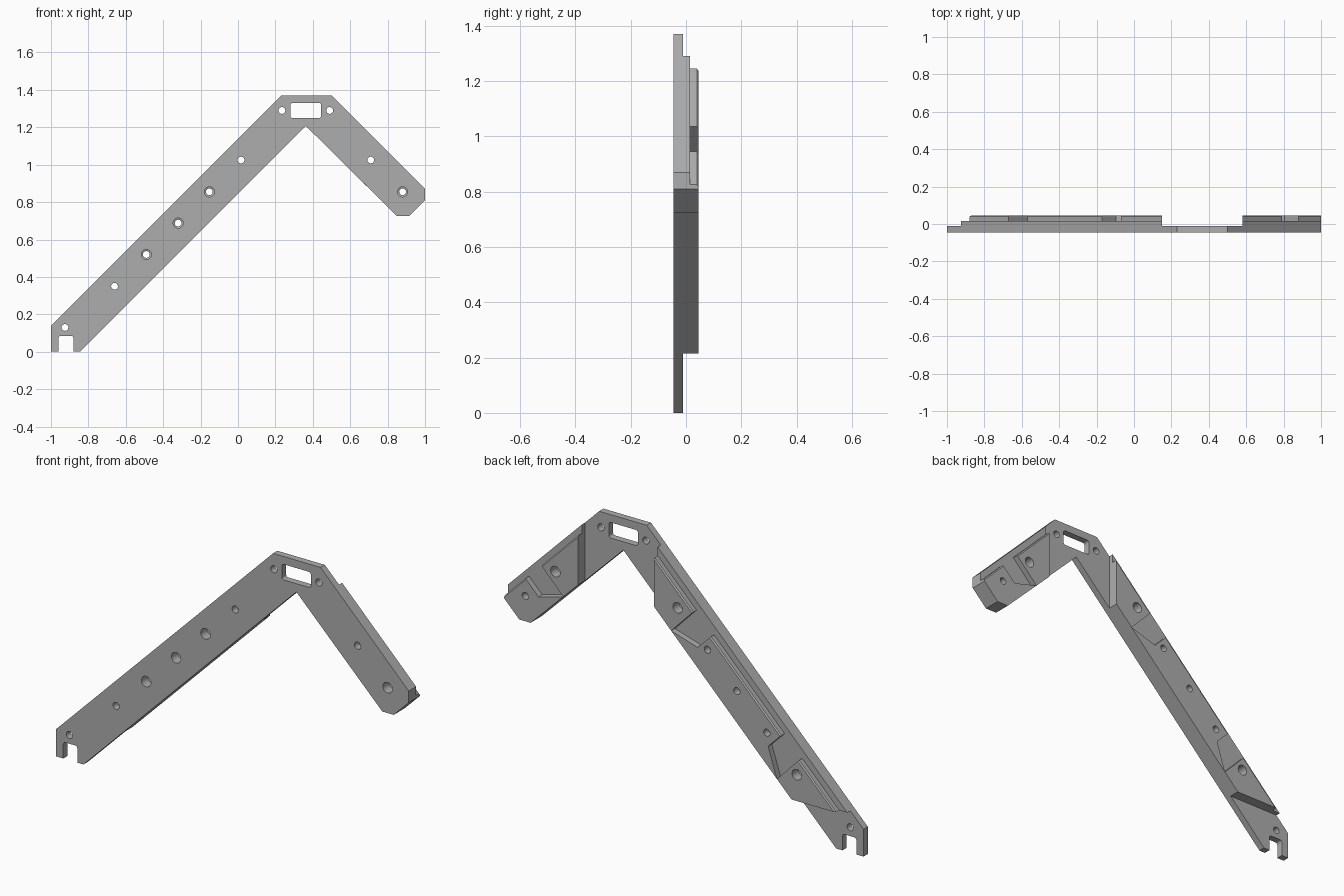
import bpy, bmesh, math

if "Cube" in bpy.data.objects:
    bpy.data.objects.remove(bpy.data.objects["Cube"], do_unlink=True)

FRONT, STEP, RIM, BACK = -0.045, -0.01, 0.015, 0.045

grey = bpy.data.materials.new("machined_grey")
grey.use_nodes = True
grey.diffuse_color = (0.42, 0.42, 0.42, 1)
grey.node_tree.nodes["Principled BSDF"].inputs["Base Color"].default_value = (0.42, 0.42, 0.42, 1)


def add_object(name, bm):
    bmesh.ops.recalc_face_normals(bm, faces=bm.faces)
    mesh = bpy.data.meshes.new(name)
    bm.to_mesh(mesh)
    bm.free()
    mesh.materials.append(grey)
    obj = bpy.data.objects.new(name, mesh)
    bpy.context.collection.objects.link(obj)
    return obj


def loft(bm, rings):
    """Closed solid through matching rings of points."""
    loops = [[bm.verts.new(p) for p in ring] for ring in rings]
    n = len(loops[0])
    for a, b in zip(loops, loops[1:]):
        for i in range(n):
            bm.faces.new((a[i], a[(i + 1) % n], b[(i + 1) % n], b[i]))
    bm.faces.new(loops[0])
    bm.faces.new(loops[-1])


def prism(bm, outline, y0, y1):
    loft(bm, [[(x, y, z) for x, z in outline] for y in (y0, y1)])


def part(name, outline, y0, y1, soften=False):
    bm = bmesh.new()
    prism(bm, outline, y0, y1)
    if soften:
        # chamfer the back edge running along the outer side (first two points)
        bm.verts.ensure_lookup_table()
        n = len(outline)
        edge = bm.edges.get((bm.verts[n], bm.verts[n + 1]))
        bmesh.ops.bevel(bm, geom=[edge], offset=0.006, segments=1, affect='EDGES')
    return add_object(name, bm)


def rounded_rect(x0, x1, z0, z1, r=0.012):
    pts = []
    for cx, cz, start in ((x1 - r, z1 - r, 0), (x0 + r, z1 - r, 90),
                          (x0 + r, z0 + r, 180), (x1 - r, z0 + r, 270)):
        for step in range(5):
            a = math.radians(start + step * 22.5)
            pts.append((cx + r * math.cos(a), cz + r * math.sin(a)))
    return pts


def bore(bm, x, z, profile, sides=32):
    """Turned hole; profile is a list of (y, radius)."""
    angles = [2 * math.pi * i / sides for i in range(sides)]
    loft(bm, [[(x + r * math.cos(a), y, z + r * math.sin(a)) for a in angles]
              for y, r in profile])


# Front plate: the full bent outline
plate = part("front_plate", [
    (-1, 0), (-0.845, 0), (0.3625, 1.2075), (0.85, 0.725), (0.915, 0.725),
    (1, 0.81), (1, 0.87), (0.5, 1.37), (0.23, 1.37), (-1, 0.14)], FRONT, STEP)

# Middle layer, which leaves a narrow rim along the outer edges
parts = [plate]
parts.append(part("long_arm_pad", [
    (-0.925, 0.215), (0.15, 1.29), (0.15, 0.995), (-0.63, 0.215)], STEP, RIM))
parts.append(part("short_arm_pad", [
    (0.58, 1.29), (1, 0.87), (1, 0.81), (0.915, 0.725), (0.85, 0.725),
    (0.58, 0.992)], STEP, RIM))

# Raised blocks, separated by the cross channels
blocks = {
    "lower_block": [(-0.88, 0.215), (-0.67, 0.425), (-0.5475, 0.2975), (-0.63, 0.215)],
    "middle_block": [(-0.57, 0.525), (-0.17, 0.925), (-0.0975, 0.8525),
                     (0.0525, 0.8975), (-0.5475, 0.2975), (-0.4975, 0.4525)],
    "upper_block": [(-0.07, 1.025), (0.15, 1.245), (0.15, 0.995), (0.0525, 0.8975)],
    "short_arm_block": [(0.58, 1.245), (0.79, 1.035), (0.665, 0.908), (0.58, 0.992)],
    "short_arm_end_block": [(0.88, 0.945), (1, 0.825), (1, 0.81), (0.915, 0.725),
                            (0.85, 0.725), (0.665, 0.908), (0.805, 0.87)],
}
for name, outline in blocks.items():
    parts.append(part(name, outline, RIM, BACK, soften=True))

# Cutter: fork notch, window, plain holes and stepped holes
cut = bmesh.new()
prism(cut, rounded_rect(-0.96, -0.88, -0.1, 0.085), -0.1, 0.1)
prism(cut, rounded_rect(0.28, 0.445, 1.25, 1.33), -0.1, 0.1)
small, large = 0.018, 0.027
for x, z in ((-0.925, 0.13), (0.235, 1.29), (0.49, 1.29)):
    bore(cut, x, z, [(-0.1, small), (0.1, small)])
for x, z in ((-0.49, 0.52), (-0.32, 0.688), (-0.153, 0.855), (0.88, 0.855)):
    bore(cut, x, z, [(-0.1, large), (0.005, large), (0.008, small), (0.1, small)])
for x, z in ((-0.66, 0.35), (0.016, 1.025), (0.71, 1.025)):
    bore(cut, x, z, [(-0.1, small), (-0.008, small), (-0.005, large), (0.1, large)])
cutter = add_object("hole_cutter", cut)
cutter.hide_render = True

for obj in parts:
    mod = obj.modifiers.new("holes", 'BOOLEAN')
    mod.operation = 'DIFFERENCE'
    mod.solver = 'EXACT'
    mod.object = cutter

# Bake the cuts and shade the bores smoothly
bpy.context.view_layer.update()
graph = bpy.context.evaluated_depsgraph_get()
baked = [bpy.data.meshes.new_from_object(o.evaluated_get(graph)) for o in parts]
for obj, mesh in zip(parts, baked):
    obj.modifiers.clear()
    obj.data = mesh
bpy.data.objects.remove(cutter, do_unlink=True)
bpy.ops.object.select_all(action='DESELECT')
for obj in parts:
    obj.select_set(True)
bpy.context.view_layer.objects.active = plate
bpy.ops.object.shade_smooth_by_angle(angle=math.radians(30))
